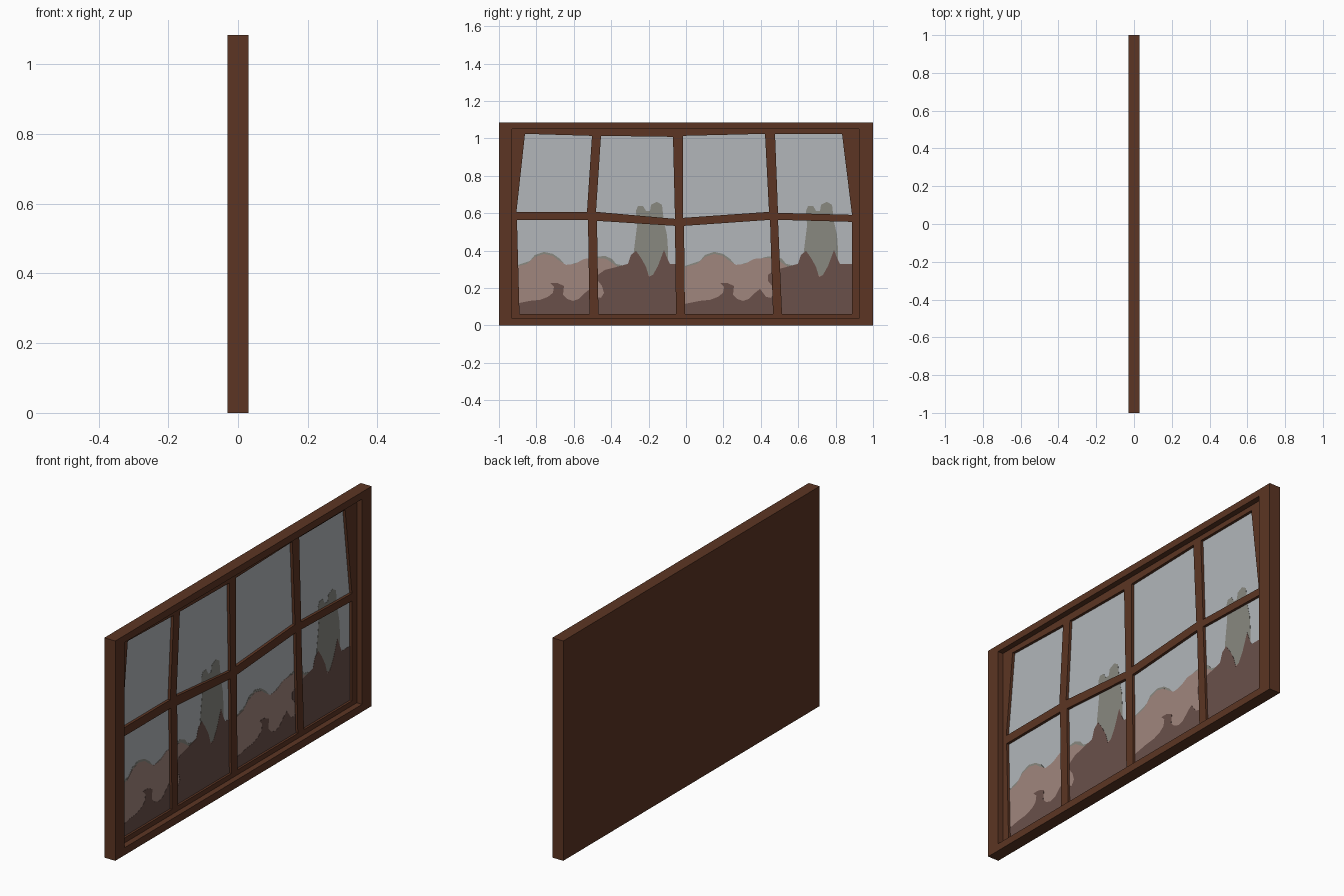
import bpy
from mathutils import Matrix

if "Cube" in bpy.data.objects:
    bpy.data.objects.remove(bpy.data.objects["Cube"])


def material(name, rgb):
    m = bpy.data.materials.new(name)
    lin = [((c / 255 + 0.055) / 1.055) ** 2.4 for c in rgb]
    m.diffuse_color = (*lin, 1)
    m.use_nodes = True
    m.node_tree.nodes["Principled BSDF"].inputs["Base Color"].default_value = m.diffuse_color
    return m


wood = material("dark wood", (92, 53, 35))
sky = material("pale grey sky", (178, 182, 186))
stone = material("grey rock", (136, 136, 128))
pink = material("dusty pink hills", (160, 134, 125))
brown = material("dark brown hills", (106, 80, 74))

# sends profile x -> world y, profile y -> world z, thickness -> world x
TO_WALL = Matrix(((0, 0, 1, 0), (1, 0, 0, 0), (0, 1, 0, 0), (0, 0, 0, 1)))
CENTRE, GROUND, SCALE = 686, 325.5, 187   # drawing units to model units


def units(points):
    return [((u - CENTRE) / SCALE, (GROUND - v) / SCALE) for u, v in points]


def rect(y0, y1, z0, z1):
    return [(y0, z0), (y1, z0), (y1, z1), (y0, z1)]


def slab(name, loops, x0, x1, mat):
    """Extruded flat profile; loops after the outer one become holes."""
    cu = bpy.data.curves.new(name, 'CURVE')
    cu.dimensions = '2D'
    cu.fill_mode = 'BOTH'
    cu.extrude = (x1 - x0) / 2
    for pts in loops:
        sp = cu.splines.new('POLY')
        sp.points.add(len(pts) - 1)
        for p, (a, b) in zip(sp.points, pts):
            p.co = (a, b, 0, 1)
        sp.use_cyclic_u = True
    tmp = bpy.data.objects.new(name + "_profile", cu)
    bpy.context.collection.objects.link(tmp)
    dg = bpy.context.evaluated_depsgraph_get()
    me = bpy.data.meshes.new_from_object(tmp.evaluated_get(dg))
    bpy.data.objects.remove(tmp)
    me.transform(Matrix.Translation(((x0 + x1) / 2, 0, 0)) @ TO_WALL)
    me.materials.clear()
    me.materials.append(mat)
    for p in me.polygons:
        p.use_smooth = False
        p.material_index = 0
    ob = bpy.data.objects.new(name, me)
    bpy.context.collection.objects.link(ob)
    return ob


# outer frame and solid back
opening = rect(-0.93, 0.925, 0.037, 1.05)
slab("outer_frame", [rect(-1, 1, 0, 1.085), opening], -0.03, 0.03, wood)
slab("back_panel", [opening], -0.03, -0.014, wood)

# crooked glazing bars with eight openings
panes = [
    [(525, 134), (592, 136), (587, 212), (516.5, 212)],
    [(601, 136), (673, 137), (675, 219), (596, 212)],
    [(683, 136), (765, 134), (769, 212), (683, 218)],
    [(775, 134), (842, 134), (852, 215), (778, 213)],
    [(517, 220), (588, 220), (589.5, 314), (519.5, 314)],
    [(597, 221), (675, 226), (676, 314), (598.5, 314)],
    [(684, 226), (770, 220), (773, 314), (685, 314)],
    [(778, 220), (852, 222), (852, 314), (782, 314)],
]
slab("glazing_bars", [opening] + [units(p) for p in panes], -0.014, 0.001, wood)

# painted view: thin plates, the same scene repeated twice
slab("sky_plate", [opening], -0.014, -0.0125, sky)
rock = [(515, 266), (530, 261), (535, 255), (544, 252), (553, 254), (560, 259),
        (566, 266), (596, 257), (605, 256), (612, 259), (616, 264), (634, 268),
        (634, 250), (637, 226), (636, 211), (638, 206), (643, 206), (646, 211),
        (650, 211), (651, 205), (657, 202), (662, 205), (664, 222), (667, 235),
        (668, 250), (668, 275), (683, 275)]
hills = [(515, 267), (527, 264), (535, 257), (544, 254), (553, 256), (558, 260),
         (566, 265), (575, 264), (584, 259), (596, 258), (606, 259), (615, 265),
         (625, 272), (683, 280)]
near = [(515, 304), (530, 301), (540, 300), (548, 297), (553, 293), (554, 287),
        (550, 283), (557, 283), (564, 286), (563, 295), (567, 299), (573, 301),
        (579, 299), (585, 293), (590, 289), (596, 297), (601, 298), (604, 293),
        (602, 286), (598, 281), (598, 275), (605, 270), (613, 268), (628, 264),
        (631, 255), (636, 251), (641, 258), (646, 267), (649, 277), (653, 275),
        (658, 266), (661, 258), (664, 250), (667, 258), (670, 264), (683, 264)]
layers = [("rock_tower", rock, stone), ("far_hills", hills, pink), ("near_hills", near, brown)]
for i, (name, pts, mat) in enumerate(layers):
    for k, side in enumerate(("left", "right")):
        outline = [(u + 170 * k, v) for u, v in pts + [(683, 316), (515, 316)]]
        x = -0.0125 + 0.0008 * i
        slab(f"{name}_{side}", [units(outline)], x, x + 0.0008, mat)
